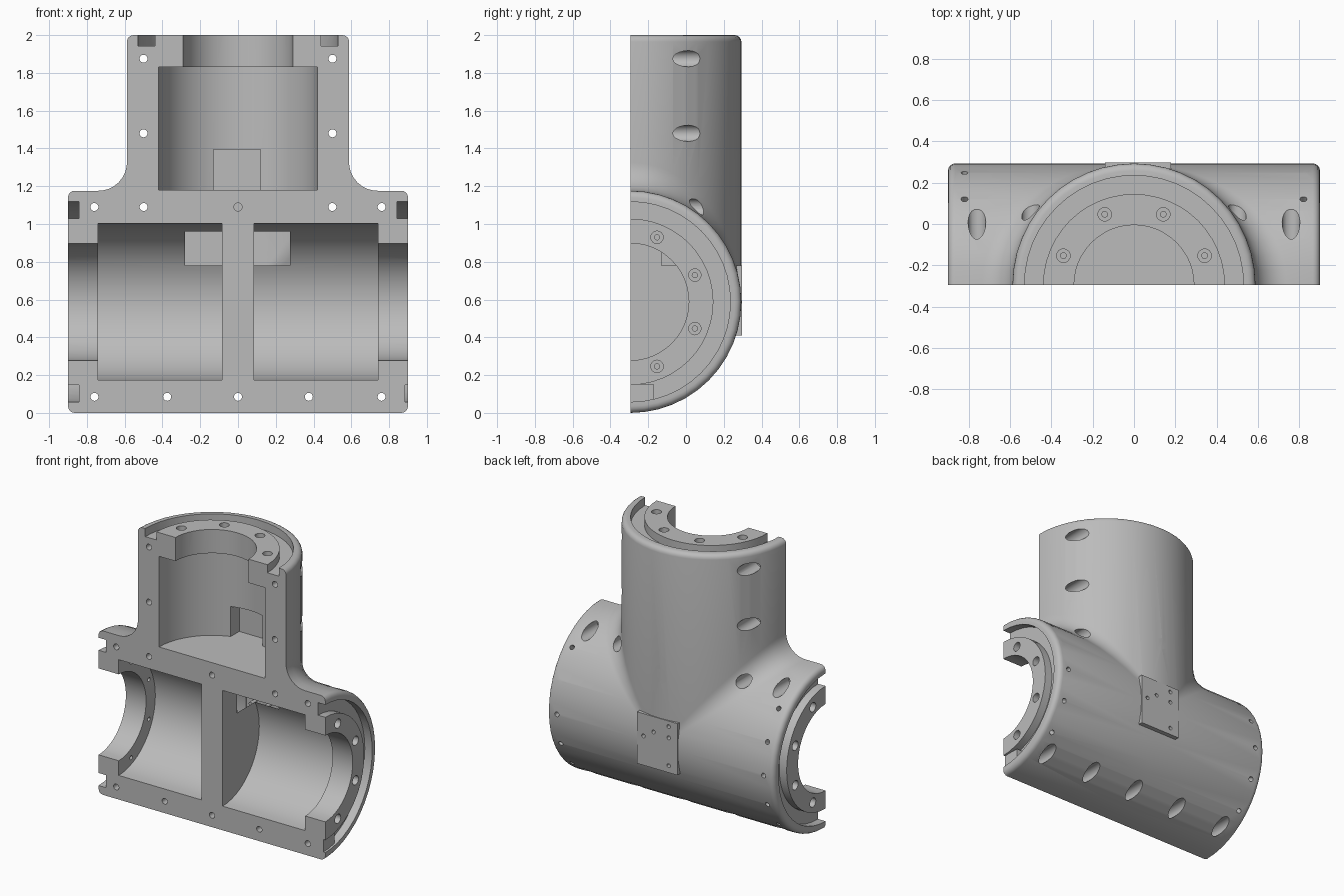
import bpy, bmesh
from math import sin, cos, pi, radians
from mathutils import Vector, Matrix

if "Cube" in bpy.data.objects:
    bpy.data.objects.remove(bpy.data.objects["Cube"])

R, FILLET, ROUND = 0.588, 0.15, 0.035     # pipe radius, junction fillet, end rounding
SIDE, TOP = 0.9, 1.412                    # arm lengths from the crossing of the axes
ORIGIN = Vector((0, -0.295, R))           # crossing of the axes, on the split plane
X, Y, Z = Vector((1, 0, 0)), Vector((0, 1, 0)), Vector((0, 0, 1))

grey = bpy.data.materials.new("plain grey")
grey.use_nodes = True
grey.diffuse_color = (0.5, 0.5, 0.5, 1)
grey.node_tree.nodes["Principled BSDF"].inputs["Base Color"].default_value = (0.5, 0.5, 0.5, 1)


def finish(bm, name):
    bmesh.ops.remove_doubles(bm, verts=bm.verts, dist=1e-5)
    bmesh.ops.recalc_face_normals(bm, faces=bm.faces)
    mesh = bpy.data.meshes.new(name)
    bm.to_mesh(mesh)
    bm.free()
    mesh.materials.append(grey)
    obj = bpy.data.objects.new(name, mesh)
    bpy.context.collection.objects.link(obj)
    return obj


def lathe(name, profile, origin, axis, steps=48):
    """Revolve a closed (radius, height) profile about an axis."""
    bm = bmesh.new()
    place = Matrix.Translation(origin) @ axis.to_track_quat('Z', 'Y').to_matrix().to_4x4()
    rings = []
    for i in range(steps):
        a = 2 * pi * i / steps
        rings.append([bm.verts.new(place @ Vector((r * cos(a), r * sin(a), h)))
                      for r, h in profile])
    n = len(profile)
    for i in range(steps):
        p, q = rings[i], rings[(i + 1) % steps]
        for j in range(n):
            k = (j + 1) % n
            if profile[j][0] or profile[k][0]:
                bm.faces.new((p[j], p[k], q[k], q[j]))
    return finish(bm, name)


def stepped(name, origin, axis, steps, r1, h0, h1, r2=0, h2=0):
    """Cylinder cutter, with an optional second diameter."""
    profile = [(0, h0), (r1, h0), (r1, h1)]
    profile += [(r2, h1), (r2, h2), (0, h2)] if r2 else [(0, h1)]
    return lathe(name, profile, origin, axis, steps)


def box(name, low, high):
    bm = bmesh.new()
    low, high = Vector(low), Vector(high)
    bmesh.ops.create_cube(bm, size=1)
    for v in bm.verts:
        v.co = (low + high) / 2 + v.co * (high - low)
    return finish(bm, name)


def combine(target, tool, operation='DIFFERENCE'):
    tool.hide_render = True
    mod = target.modifiers.new("cut", 'BOOLEAN')
    mod.operation, mod.solver, mod.object = operation, 'EXACT', tool
    bpy.context.view_layer.objects.active = target
    bpy.ops.object.modifier_apply(modifier=mod.name)
    bpy.data.objects.remove(tool)


def section(t):
    """Right half of the tee outline at angle t around both axes, bottom to top."""
    c, s = cos(t), sin(t)
    curve = [(ROUND * sin(a), R - ROUND + ROUND * cos(a))
             for a in [i * pi / 8 for i in range(5)]]
    pts = [Vector((0, R * s, -R * c))]
    pts += [Vector((SIDE - ROUND + h, r * s, -r * c)) for h, r in curve]
    pts += [Vector((SIDE - ROUND + h, r * s, r * c)) for h, r in reversed(curve)]
    centre = (R + FILLET) * Vector((c, s, c))
    to_side, to_top = Vector((0, -s, -c)), Vector((-c, -s, 0))
    pts += [centre + FILLET * to_side.lerp(to_top, i / 8).normalized()
            if s < 1 else Vector((0, R, 0)) for i in range(9)]
    pts += [Vector((r * c, r * s, TOP - ROUND + h)) for h, r in curve]
    return pts


# Tee shell: loft the outline around the half turn, fillet included
bm = bmesh.new()
loops = []
for i in range(13):
    right = section(pi / 2 * i / 12)
    left = [Vector((-p.x, p.y, p.z)) for p in reversed(right[1:])]
    loops.append([bm.verts.new(ORIGIN + p) for p in right + left])
for a, b in zip(loops, loops[1:]):
    for j in range(len(a)):
        k = (j + 1) % len(a)
        bm.faces.new((a[j], a[k], b[k], b[j]))
bm.faces.new(loops[0])
body = finish(bm, "tee_housing_half")

# Rear mounting plate
combine(body, box("mounting_plate", (-0.14, 0.2, 0.41), (0.18, 0.297, 0.78)), 'UNION')

# Each arm: chamber with narrower mouth, seal groove, and screws in the end ring
arms = [(X, SIDE, 0.085, 0.74, 0.415, 0.31),
        (-X, SIDE, 0.085, 0.74, 0.415, 0.31),
        (Z, TOP, 0.592, 1.242, 0.42, 0.29)]
for axis, end, start, step, wide, mouth in arms:
    combine(body, stepped("chamber", ORIGIN, axis, 48, wide, start, step, mouth, end + 0.1))
    groove = [(r, h) for r, h in ((0.44, end - 0.058), (0.53, end - 0.058),
                                  (0.53, end + 0.1), (0.44, end + 0.1))]
    combine(body, lathe("seal_groove", groove, ORIGIN, axis))
    across = axis.cross(Y)
    for i in range(4):
        a = radians(22.5 + 45 * i)
        spot = ORIGIN + axis * end + 0.37 * (Y * sin(a) + across * cos(a))
        combine(body, stepped("ring_screw", spot, axis, 16, 0.014, -0.25, -0.06, 0.033, 0.1))

# Groove stop at the lower end of the left arm
combine(body, box("groove_stop", (0.8, ORIGIN.y, 0.05), (0.885, -0.17, 0.15)), 'UNION')

# Cable pockets in the chamber walls
combine(body, box("upper_pocket", (-0.13, 0.05, 1.18), (0.12, 0.2, 1.395)))
for low, high in ((-0.28, -0.085), (0.085, 0.275)):
    combine(body, box("lower_pocket", (low, -0.13, 0.78), (high, 0.17, 0.96)))

# Clamping bolts through the flange, counterbored from the back
bolts = [(x, 0.085) for x in (-0.76, -0.375, 0, 0.375, 0.76)]
bolts += [(x, 1.09) for x in (-0.76, -0.5, 0, 0.5, 0.76)]
bolts += [(x, z) for x in (-0.5, 0.5) for z in (1.48, 1.875)]
for x, z in bolts:
    combine(body, stepped("bolt_hole", Vector((x, 0, z)), Y, 20, 0.021, -0.4, -0.14, 0.043, 0.5))

# Radial pin holes near both side ends
for x in (-0.82, 0.82):
    for i in range(-2, 3):
        a = radians(22.5 * i)
        combine(body, stepped("pin_hole", ORIGIN + X * x, Vector((0, cos(a), sin(a))),
                              12, 0.017, 0.5, 0.7))

# Small holes in the mounting plate
for x, z in ((-0.07, 0.74), (-0.07, 0.66), (0.05, 0.67), (0.13, 0.62), (-0.07, 0.46)):
    combine(body, stepped("plate_hole", Vector((x, 0, z)), Y, 12, 0.014, 0.24, 0.4))

bpy.ops.object.select_all(action='DESELECT')
body.select_set(True)
bpy.context.view_layer.objects.active = body
bpy.ops.object.shade_smooth_by_angle(angle=radians(25))
